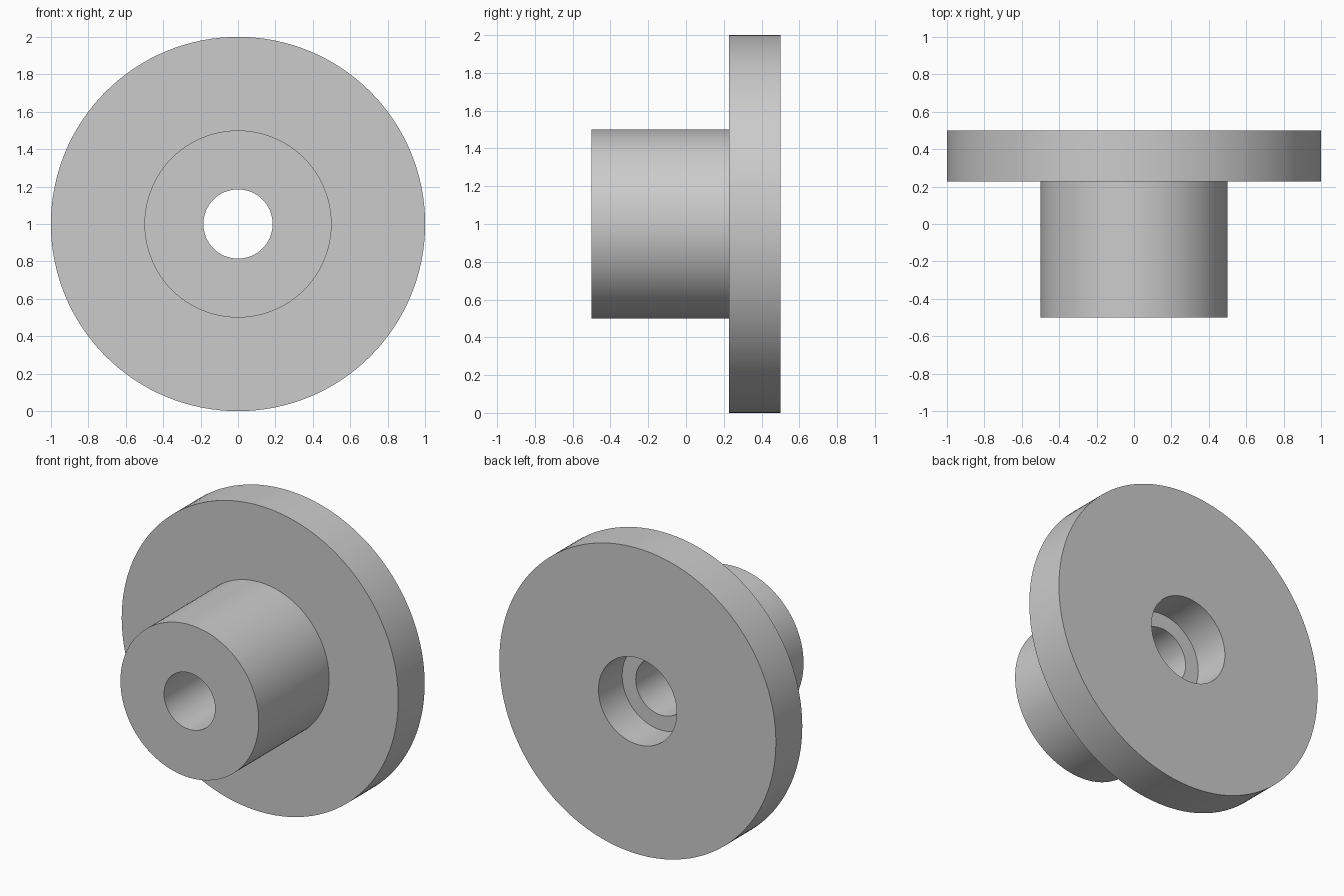
import bpy
import bmesh
import math
from mathutils import Vector

cube = bpy.data.objects.get("Cube")
if cube:
    bpy.data.objects.remove(cube, do_unlink=True)

# Single plain grey finish
grey = bpy.data.materials.new("light_grey")
grey.use_nodes = True
colour = (0.6, 0.6, 0.6, 1.0)
grey.diffuse_color = colour
grey.node_tree.nodes["Principled BSDF"].inputs["Base Color"].default_value = colour

SEGMENTS = 128
AXIS_HEIGHT = 1.0
FRONT, FLANGE_FRONT, BACK = -0.5, 0.227, 0.5
STEP = 0.255  # floor of the counterbore
FLANGE_R, HUB_R, BORE_R, COUNTERBORE_R = 1.0, 0.5, 0.185, 0.283

# Closed half section (radius, y): hub, flange, counterbore, through bore
section = [
    (BORE_R, FRONT),
    (HUB_R, FRONT),
    (HUB_R, FLANGE_FRONT),
    (FLANGE_R, FLANGE_FRONT),
    (FLANGE_R, BACK),
    (COUNTERBORE_R, BACK),
    (COUNTERBORE_R, STEP),
    (BORE_R, STEP),
]

# Revolve the section around the y axis
bm = bmesh.new()
verts = [bm.verts.new((r, y, 0)) for r, y in section]
edges = [bm.edges.new((a, b)) for a, b in zip(verts, verts[1:] + verts[:1])]
bmesh.ops.spin(bm, geom=verts + edges, cent=Vector(), axis=(0, 1, 0),
               angle=math.tau, steps=SEGMENTS, use_merge=True)
bmesh.ops.remove_doubles(bm, verts=bm.verts, dist=0.0001)
bmesh.ops.recalc_face_normals(bm, faces=bm.faces)
bmesh.ops.translate(bm, verts=bm.verts, vec=(0, 0, AXIS_HEIGHT))

mesh = bpy.data.meshes.new("flanged_bushing")
bm.to_mesh(mesh)
bm.free()
mesh.materials.append(grey)
bushing = bpy.data.objects.new("flanged_bushing", mesh)
bpy.context.collection.objects.link(bushing)

# Smooth round walls with crisp rims
bpy.ops.object.select_all(action="DESELECT")
bushing.select_set(True)
bpy.context.view_layer.objects.active = bushing
bpy.ops.object.shade_smooth_by_angle(angle=math.radians(30))
